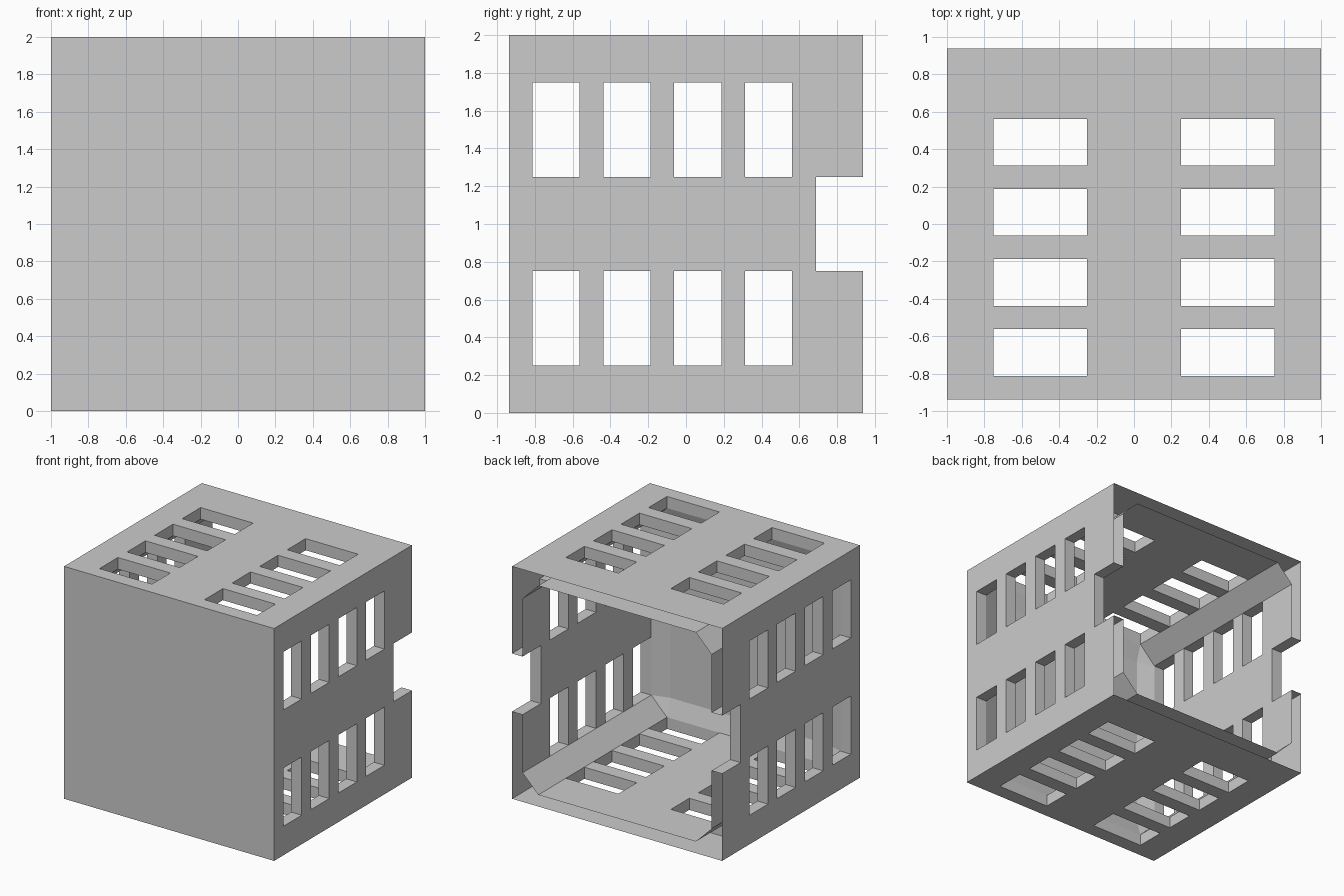
import bpy, bmesh
from math import pi
from mathutils import Matrix, Vector

if "Cube" in bpy.data.objects:
    bpy.data.objects.remove(bpy.data.objects["Cube"])

FRONT, BACK = -0.9375, 0.9375
CHAM_Y = -0.8125            # where the inner front chamfer starts
IN_Y = FRONT + 0.08         # inner face of the front wall
OUT, INN, EDGE = 1.0, 0.9, 0.75
UP = Matrix.Translation((0, 0, 1))

YS = [FRONT] + [CHAM_Y + 0.375 * i + d for i in range(4) for d in (0, 0.25)] + [0.6875, BACK]
ZS = [-1, -0.75, -0.25, 0.25, 0.75, 1]


def face(bm, pts, direction):
    """Add a face whose normal points along the given direction."""
    f = bm.faces.new([bm.verts.new(p) for p in pts])
    f.normal_update()
    if f.normal.dot(Vector(direction)) < 0:
        f.normal_flip()


def finish(name, bm, turn=0):
    bmesh.ops.remove_doubles(bm, verts=bm.verts, dist=1e-5)
    bm.transform(UP @ Matrix.Rotation(turn * pi / 2, 4, 'Y'))
    me = bpy.data.meshes.new(name)
    bm.to_mesh(me)
    bm.free()
    ob = bpy.data.objects.new(name, me)
    bpy.context.collection.objects.link(ob)
    return ob


def slotted_panel(name, turn, notch):
    """Double-skinned wall at +x with eight slots, open at the back rim."""
    bm = bmesh.new()
    nu, nv = len(YS) - 1, len(ZS) - 1

    def hole(i, j):
        return (i in (1, 3, 5, 7) and j in (1, 3)) or (notch and i == nu - 1 and j == 2)

    for i in range(nu):
        for j in range(nv):
            y0, y1, z0, z1 = YS[i], YS[i + 1], ZS[j], ZS[j + 1]
            ring = [(y0, z0), (y1, z0), (y1, z1), (y0, z1)]
            if not hole(i, j):
                face(bm, [(OUT, y, z) for y, z in ring], (1, 0, 0))
                if i > 0 and 0 < j < nv - 1:
                    face(bm, [(INN, y, z) for y, z in ring], (-1, 0, 0))
                continue
            # lining of the slot or notch
            inward = [(0, 0, 1), (0, -1, 0), (0, 0, -1), (0, 1, 0)]
            for k in range(4):
                a, b = ring[k], ring[(k + 1) % 4]
                if a[0] == b[0] == BACK:
                    continue
                face(bm, [(OUT, *a), (OUT, *b), (INN, *b), (INN, *a)], inward[k])
    return finish(name, bm, turn)


def inner_chamfers(name, turn):
    """Slanted inner strips for one wall: long corner, front edge, corner tip."""
    bm = bmesh.new()
    e = EDGE
    face(bm, [(INN, CHAM_Y, e), (INN, BACK, e), (e, BACK, INN), (e, CHAM_Y, INN)], (-1, 0, -1))
    face(bm, [(INN, CHAM_Y, -e), (INN, CHAM_Y, e), (e, IN_Y, e), (e, IN_Y, -e)], (-1, 1, 0))
    face(bm, [(INN, CHAM_Y, e), (e, CHAM_Y, INN), (e, IN_Y, e)], (-1, 1, -1))
    return finish(name, bm, turn)


# four slotted walls and their inner corner strips
for turn, side in enumerate(("right", "bottom", "left", "top")):
    slotted_panel(side + "_wall", turn, turn % 2 == 0)
    inner_chamfers(side + "_inner_chamfer", turn)

# plain front wall, outer and inner skin
bm = bmesh.new()
for s, y, d in ((OUT, FRONT, -1), (EDGE, IN_Y, 1)):
    face(bm, [(-s, y, -s), (s, y, -s), (s, y, s), (-s, y, s)], (0, d, 0))
finish("front_wall", bm)
